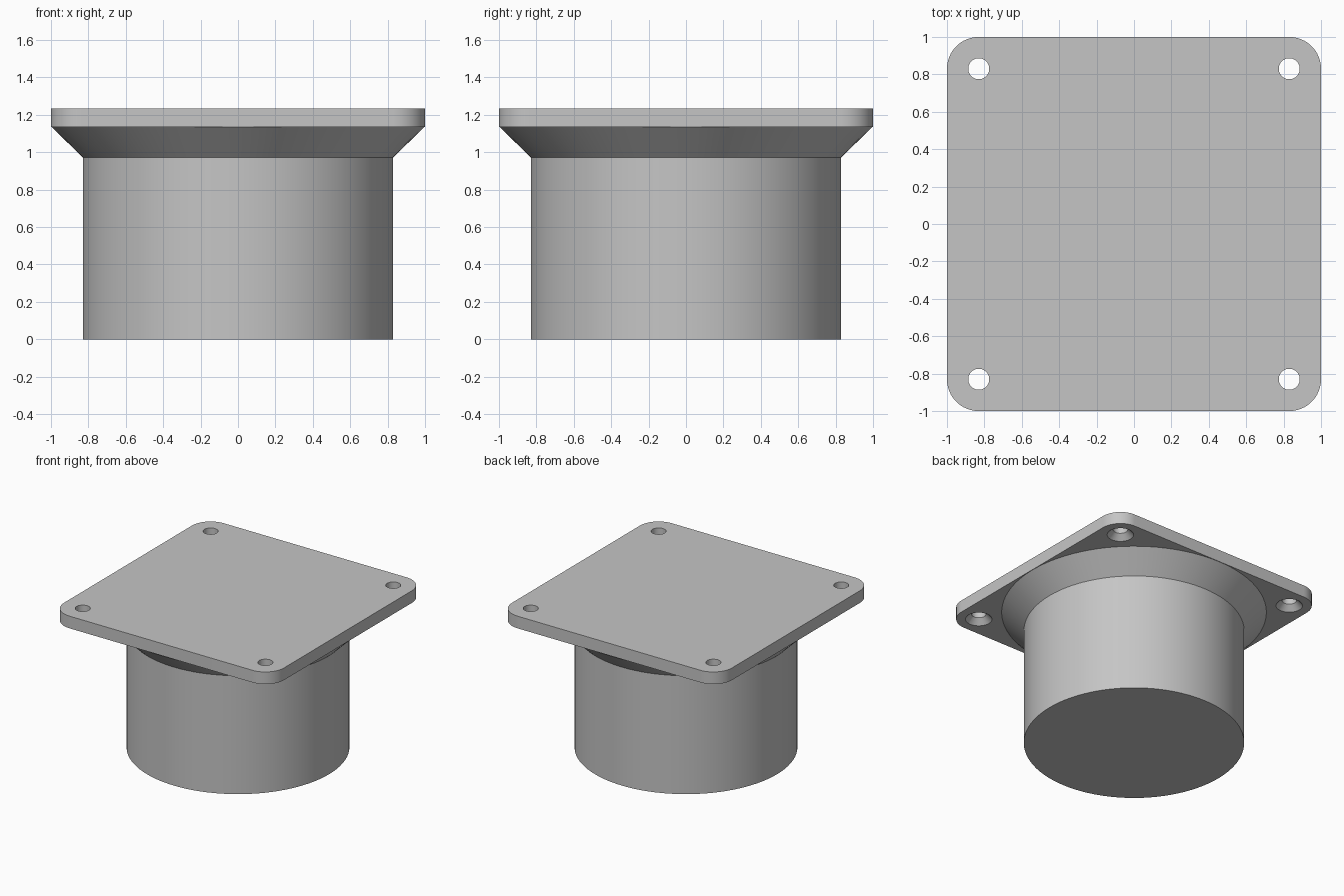
import bpy
import bmesh
from math import cos, sin, pi, radians

cube = bpy.data.objects.get("Cube")
if cube:
    bpy.data.objects.remove(cube, do_unlink=True)

PLATE_BOTTOM, PLATE_TOP = 1.135, 1.235
HOLE_POS, CORNER = 0.83, 0.17

grey = bpy.data.materials.new("light grey")
grey.use_nodes = True
colour = (0.56, 0.56, 0.56, 1)
grey.diffuse_color = colour
grey.node_tree.nodes["Principled BSDF"].inputs["Base Color"].default_value = colour


def finish(name, bm):
    bmesh.ops.recalc_face_normals(bm, faces=bm.faces)
    mesh = bpy.data.meshes.new(name)
    bm.to_mesh(mesh)
    bm.free()
    mesh.materials.append(grey)
    obj = bpy.data.objects.new(name, mesh)
    bpy.context.collection.objects.link(obj)
    return obj


def add_turned(bm, profile, segments, cx=0, cy=0):
    """Closed solid of revolution from (radius, height) pairs."""
    rings = [[bm.verts.new((cx + r * cos(2 * pi * i / segments),
                            cy + r * sin(2 * pi * i / segments), z))
              for i in range(segments)] for r, z in profile]
    for a, b in zip(rings, rings[1:]):
        for i in range(segments):
            j = (i + 1) % segments
            bm.faces.new((a[i], a[j], b[j], b[i]))
    bm.faces.new(rings[0])
    bm.faces.new(rings[-1])


def combine(target, tool, operation):
    mod = target.modifiers.new(operation.lower(), "BOOLEAN")
    mod.object = tool
    mod.operation = operation
    mod.solver = "EXACT"
    bpy.context.view_layer.objects.active = target
    bpy.ops.object.modifier_apply(modifier=mod.name)
    bpy.data.objects.remove(tool, do_unlink=True)


# Square plate with rounded vertical corners
bm = bmesh.new()
outline = []
steps = 16
for quarter, (sx, sy) in enumerate([(1, 1), (-1, 1), (-1, -1), (1, -1)]):
    for i in range(steps + 1):
        a = (quarter + i / steps) * pi / 2
        outline.append(bm.verts.new((sx * (1 - CORNER) + CORNER * cos(a),
                                     sy * (1 - CORNER) + CORNER * sin(a),
                                     PLATE_BOTTOM)))
base = bm.faces.new(outline)
top = bmesh.ops.extrude_face_region(bm, geom=[base], use_keep_orig=True)
top_verts = [g for g in top["geom"] if isinstance(g, bmesh.types.BMVert)]
bmesh.ops.translate(bm, verts=top_verts, vec=(0, 0, PLATE_TOP - PLATE_BOTTOM))
flange = finish("flanged_plug", bm)

# Solid round body flaring out into the plate
bm = bmesh.new()
add_turned(bm, [(0.83, 0), (0.83, 0.973), (0.997, PLATE_BOTTOM), (0.997, 1.18)], 96)
combine(flange, finish("round_body", bm), "UNION")

# Four screw holes, countersunk from below
bm = bmesh.new()
for sx in (-1, 1):
    for sy in (-1, 1):
        add_turned(bm, [(0.11, PLATE_BOTTOM - 0.01), (0.1, PLATE_BOTTOM),
                        (0.056, PLATE_BOTTOM + 0.045), (0.056, PLATE_TOP + 0.05)],
                   40, sx * HOLE_POS, sy * HOLE_POS)
combine(flange, finish("screw_holes", bm), "DIFFERENCE")

# Smooth the curved walls, keep the edges sharp
bpy.ops.object.select_all(action="DESELECT")
flange.select_set(True)
bpy.context.view_layer.objects.active = flange
bpy.ops.object.shade_smooth_by_angle(angle=radians(25))
